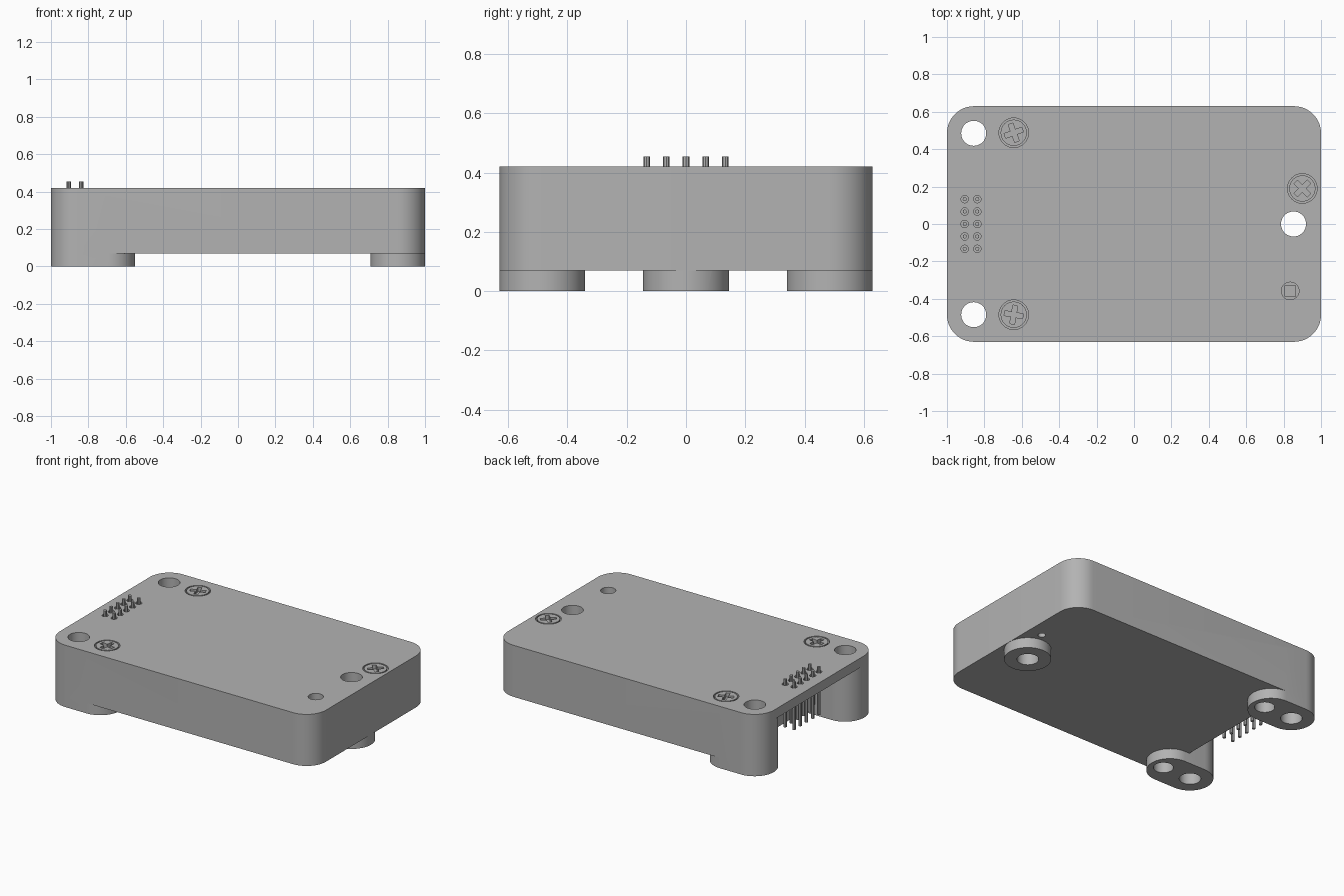
import bpy
from math import pi, sin, cos, radians

cube = bpy.data.objects.get("Cube")
if cube:
    bpy.data.objects.remove(cube, do_unlink=True)

TOP, BASE, CEILING = 0.42, 0.07, 0.355     # lid top, case underside, recess ceiling
HX, HY, R = 1.0, 0.63, 0.145               # case half sizes and corner radius
POST_Y = HY - R

grey = bpy.data.materials.new("plain_grey")
grey.use_nodes = True
grey.diffuse_color = (0.45, 0.45, 0.45, 1)
shader = next(n for n in grey.node_tree.nodes if n.type == 'BSDF_PRINCIPLED')
shader.inputs["Base Color"].default_value = grey.diffuse_color
shader.inputs["Roughness"].default_value = 0.6


def rounded(x0, x1, y0, y1, r, seg=12):
    """Outline of a rectangle with rounded corners."""
    corners = [(x1 - r, y1 - r), (x0 + r, y1 - r), (x0 + r, y0 + r), (x1 - r, y0 + r)]
    pts = []
    for i, (cx, cy) in enumerate(corners):
        for k in range(seg + 1):
            a = (i + k / seg) * pi / 2
            p = (cx + r * cos(a), cy + r * sin(a))
            if not pts or abs(p[0] - pts[-1][0]) + abs(p[1] - pts[-1][1]) > 1e-5:
                pts.append(p)
    if abs(pts[0][0] - pts[-1][0]) + abs(pts[0][1] - pts[-1][1]) < 1e-5:
        pts.pop()
    return pts


def circle(x, y, r, n=40):
    return [(x + r * cos(2 * pi * k / n), y + r * sin(2 * pi * k / n)) for k in range(n)]


def box(x0, x1, y0, y1):
    return [(x0, y0), (x1, y0), (x1, y1), (x0, y1)]


def bar(x, y, length, width, angle):
    """Rectangle outline turned about its centre."""
    c, s = cos(angle), sin(angle)
    return [(x + u * c - v * s, y + u * s + v * c)
            for u, v in box(-length, length, -width, width)]


def prism(name, outline, z0, z1):
    n = len(outline)
    verts = [(x, y, z) for z in (z0, z1) for x, y in outline]
    faces = [list(range(n))[::-1], list(range(n, 2 * n))]
    faces += [(i, (i + 1) % n, n + (i + 1) % n, n + i) for i in range(n)]
    mesh = bpy.data.meshes.new(name)
    mesh.from_pydata(verts, [], faces)
    mesh.materials.append(grey)
    ob = bpy.data.objects.new(name, mesh)
    bpy.context.collection.objects.link(ob)
    return ob


def select(ob):
    bpy.ops.object.select_all(action='DESELECT')
    ob.select_set(True)
    bpy.context.view_layer.objects.active = ob


def combine(ob, outline, z0, z1, op='DIFFERENCE'):
    """Cut a prism from an object, or weld one on."""
    tool = prism("tool", outline, z0, z1)
    tool.hide_render = True
    mod = ob.modifiers.new("bool", 'BOOLEAN')
    mod.operation, mod.solver, mod.object = op, 'EXACT', tool
    select(ob)
    bpy.ops.object.modifier_apply(modifier=mod.name)
    bpy.data.objects.remove(tool, do_unlink=True)


def smooth(ob):
    select(ob)
    bpy.ops.object.shade_smooth_by_angle(angle=radians(30))


SCREWS = [("back", -0.643, POST_Y + 0.003, 20), ("front", -0.643, -POST_Y, 80),
          ("left", 0.9, 0.19, 45)]
PINS = [(x, 0.0665 * k) for x in (-0.905, -0.838) for k in range(-2, 3)]

# Case with the connector recess, corner posts and single foot
case = prism("case", rounded(-HX, HX, -HY, HY, R), BASE, TOP)
combine(case, box(-1.2, -0.73, -POST_Y, POST_Y), -0.1, CEILING)
for s in (-1, 1):
    post = rounded(-HX, -0.55, s * POST_Y - R, s * POST_Y + R, R)
    combine(case, post, 0, CEILING + 0.02, 'UNION')
combine(case, circle(HX - R - 0.001, 0, R, 48), 0, BASE + 0.05, 'UNION')

# Mounting holes, tab holes and screw seats
for x, y in ((-0.857, POST_Y), (-0.857, -POST_Y), (0.853, 0)):
    combine(case, circle(x, y, 0.067), -0.1, 0.6)
for s in (-1, 1):
    combine(case, circle(-0.643, s * POST_Y, 0.062), -0.1, 0.22)
combine(case, circle(0.9, 0.19, 0.024, 20), -0.1, 0.25)
for _, x, y, _ in SCREWS:
    combine(case, circle(x, y, 0.079), TOP - 0.03, 0.6)
combine(case, circle(0.835, -0.358, 0.047, 32), TOP - 0.12, 0.6)
for x, y in PINS:
    combine(case, circle(x, y, 0.02, 16), TOP - 0.02, 0.6)
smooth(case)

# Screw heads with cross slots
for name, x, y, turn in SCREWS:
    head = prism(name + "_screw", circle(x, y, 0.07), TOP - 0.04, TOP)
    for quarter in (0, 90):
        combine(head, bar(x, y, 0.05, 0.013, radians(turn + quarter)), TOP - 0.028, 0.6)
    smooth(head)

# Square shaft at the bottom of the blind hole
prism("square_shaft", box(0.805, 0.865, -0.388, -0.328), TOP - 0.13, TOP - 0.06)

# Connector pins through the lid
for i, (x, y) in enumerate(PINS):
    smooth(prism("pin_%d" % (i + 1), circle(x, y, 0.011, 8), 0.13, 0.455))
